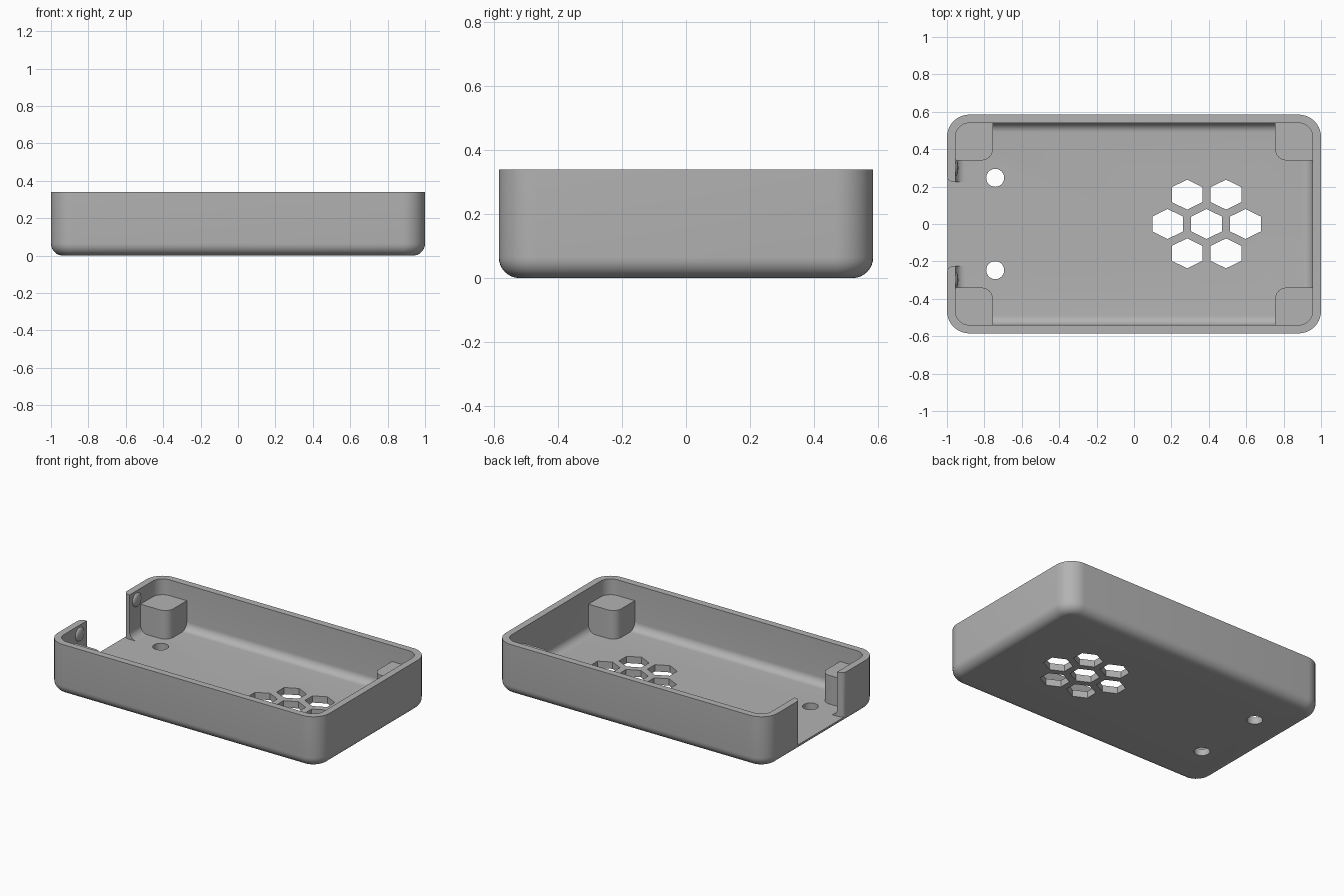
import bpy, bmesh
from math import sin, cos, pi, radians

if "Cube" in bpy.data.objects:
    bpy.data.objects.remove(bpy.data.objects["Cube"])

HX, HY, HEIGHT = 1.0, 0.585, 0.34
WALL, FLOOR = 0.045, 0.045
CORNER, OUT_FILLET, IN_FILLET = 0.12, 0.065, 0.05
POST_TOP = 0.235

grey = bpy.data.materials.new("plain grey")
grey.use_nodes = True
colour = (0.45, 0.45, 0.45, 1)
grey.diffuse_color = colour
grey.node_tree.nodes["Principled BSDF"].inputs["Base Color"].default_value = colour


def finish(name, bm):
    bmesh.ops.recalc_face_normals(bm, faces=bm.faces)
    mesh = bpy.data.meshes.new(name)
    bm.to_mesh(mesh)
    bm.free()
    mesh.materials.append(grey)
    ob = bpy.data.objects.new(name, mesh)
    bpy.context.collection.objects.link(ob)
    return ob


def smooth(ob):
    bpy.ops.object.select_all(action='DESELECT')
    ob.select_set(True)
    bpy.context.view_layer.objects.active = ob
    bpy.ops.object.shade_smooth_by_angle(angle=radians(35))


def arc(cx, cy, r, start, end, steps=10):
    angles = [radians(start + (end - start) * i / steps) for i in range(steps + 1)]
    return [(cx + r * cos(a), cy + r * sin(a)) for a in angles]


def rounded_rect(inset):
    r = max(CORNER - inset, 0.01)
    x, y = HX - inset - r, HY - inset - r
    pts = []
    for k, (sx, sy) in enumerate([(1, 1), (-1, 1), (-1, -1), (1, -1)]):
        pts += arc(sx * x, sy * y, r, k * 90, k * 90 + 90)
    return pts


def prism(bm, pts, z0, z1):
    low = [bm.verts.new((x, y, z0)) for x, y in pts]
    high = [bm.verts.new((x, y, z1)) for x, y in pts]
    bm.faces.new(low)
    bm.faces.new(high)
    for i in range(len(pts)):
        j = (i + 1) % len(pts)
        bm.faces.new((low[i], low[j], high[j], high[i]))


# Tray shell: one wall profile of (inset, height) swept round the outline
profile = [(OUT_FILLET + x, OUT_FILLET + z) for x, z in arc(0, 0, OUT_FILLET, 270, 180, 8)]
profile += [(0, HEIGHT), (WALL, HEIGHT)]
profile += arc(WALL + IN_FILLET, FLOOR + IN_FILLET, IN_FILLET, 180, 270, 8)
bm = bmesh.new()
rings = [[bm.verts.new((x, y, z)) for x, y in rounded_rect(d)] for d, z in profile]
for a, b in zip(rings, rings[1:]):
    for i in range(len(a)):
        j = (i + 1) % len(a)
        bm.faces.new((a[i], a[j], b[j], b[i]))
bm.faces.new(rings[0])
bm.faces.new(rings[-1])
tray = finish("tray", bm)

# Cutter: end opening with rounded outer edges, vents and screw holes
bm = bmesh.new()
half, r = 0.225, 0.035
flare = arc(-HX + r, half + r, r, 270, 180, 6)
side = [(-0.85, half)] + flare + [(-1.1, half + r)]
prism(bm, side + [(x, -y) for x, y in reversed(side)], FLOOR, 0.5)
hexagon = [(0, 0.08), (-0.082, 0.04), (-0.082, -0.04), (0, -0.08), (0.082, -0.04), (0.082, 0.04)]
for row, count in ((-1, 2), (0, 3), (1, 2)):
    for k in range(count):
        cx = 0.388 + (k - (count - 1) / 2) * 0.208
        prism(bm, [(cx + x, row * 0.157 + y) for x, y in hexagon], -0.1, 0.2)
for s in (-1, 1):
    prism(bm, arc(-0.742, s * 0.247, 0.048, 0, 348.75, 31), -0.1, 0.2)
cutter = finish("opening_cutter", bm)
cutter.hide_render = True

cut = tray.modifiers.new("openings", 'BOOLEAN')
cut.object = cutter
cut.operation = 'DIFFERENCE'
cut.solver = 'EXACT'
bpy.context.view_layer.objects.active = tray
bpy.ops.object.modifier_apply(modifier=cut.name)
bpy.data.objects.remove(cutter)
smooth(tray)

# Corner posts, rounded towards the middle of the tray
outline = [(0.955, 0.545), (0.755, 0.545)] + arc(0.815, 0.4, 0.06, 180, 270, 8) + [(0.955, 0.34)]
for sx, end in ((1, "left"), (-1, "right")):
    for sy, face in ((-1, "front"), (1, "back")):
        bm = bmesh.new()
        prism(bm, [(sx * x, sy * y) for x, y in outline], 0.04, POST_TOP)
        smooth(finish(f"post_{face}_{end}", bm))

# Snap bumps on the inner wall beside the opening
for sy, face in ((-1, "front"), (1, "back")):
    bpy.ops.mesh.primitive_uv_sphere_add(segments=24, ring_count=12, radius=0.045,
                                         location=(-HX + WALL, sy * 0.3, 0.28))
    bump = bpy.context.object
    bump.name = f"snap_bump_{face}"
    bump.scale.x = 0.35
    bump.data.materials.append(grey)
    smooth(bump)
